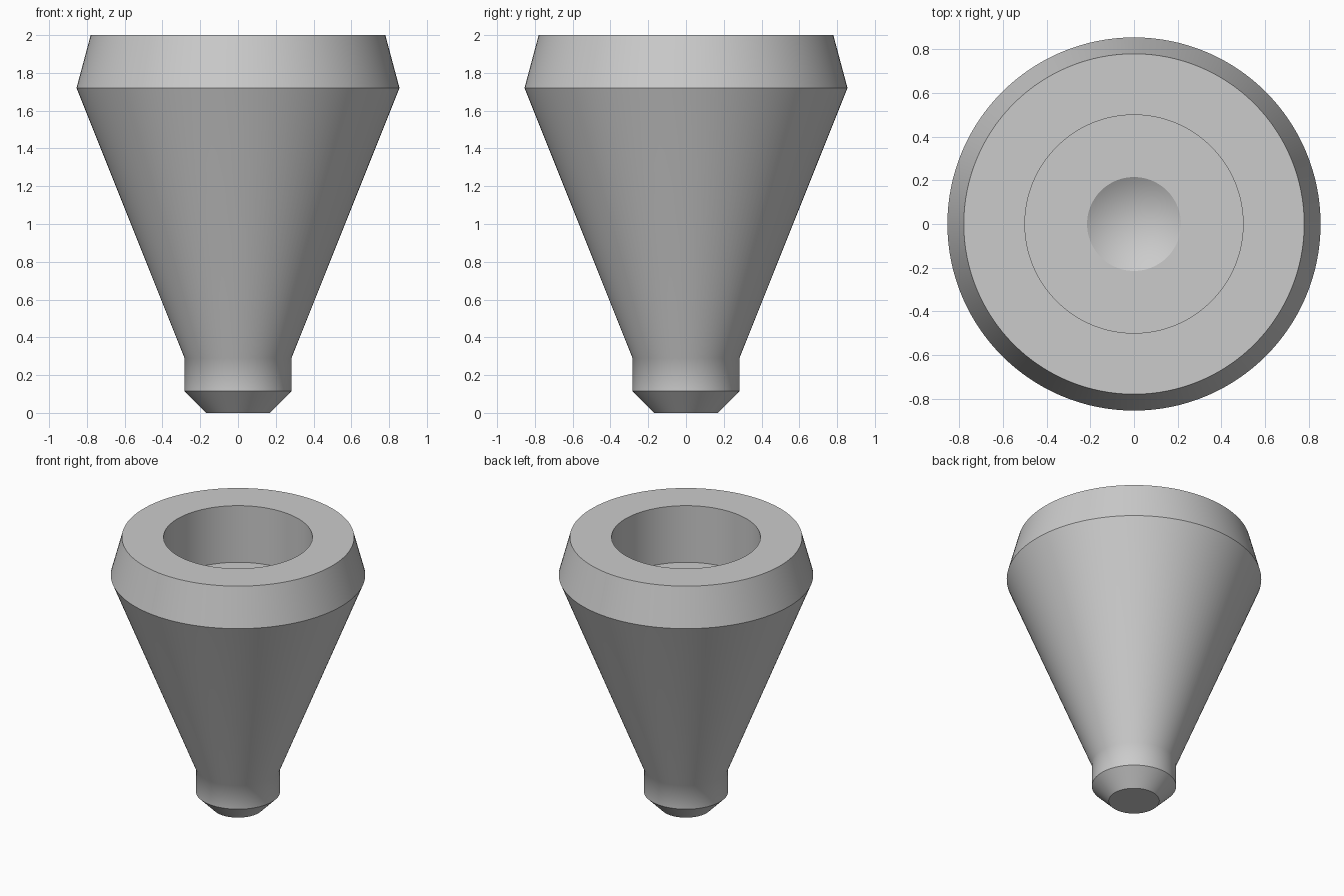
import bpy
import bmesh
import math

SEGMENTS = 128

cube = bpy.data.objects.get("Cube")
if cube:
    bpy.data.objects.remove(cube, do_unlink=True)

# Plain grey material
grey = bpy.data.materials.new("light_grey")
grey.use_nodes = True
colour = (0.6, 0.6, 0.6, 1)
grey.diffuse_color = colour
grey.node_tree.nodes["Principled BSDF"].inputs["Base Color"].default_value = colour

# Half section as (radius, height), from the foot up and down into the socket
tip_radius = 0.215
floor_z = 1.58
tip_z = floor_z - tip_radius * math.tan(math.radians(31))
profile = [
    (0.17, 0), (0.283, 0.115),          # foot chamfer
    (0.283, 0.29), (0.855, 1.72),       # neck and flared body
    (0.78, 2), (0.5, 2),                # bevelled collar and rim
    (0.5, floor_z), (tip_radius, floor_z),  # socket wall and floor
    (0, tip_z),                         # conical drill point
]


def lathe(name, points, material):
    """Revolve a half section round z and close the open foot."""
    bm = bmesh.new()
    verts = [bm.verts.new((r, 0, z)) for r, z in points]
    edges = [bm.edges.new(pair) for pair in zip(verts, verts[1:])]
    bmesh.ops.spin(bm, geom=verts + edges, cent=(0, 0, 0), axis=(0, 0, 1),
                   angle=math.tau, steps=SEGMENTS, use_merge=False)
    bmesh.ops.remove_doubles(bm, verts=bm.verts, dist=0.0005)
    bmesh.ops.holes_fill(bm, edges=[e for e in bm.edges if e.is_boundary], sides=0)
    bmesh.ops.recalc_face_normals(bm, faces=bm.faces)
    mesh = bpy.data.meshes.new(name)
    bm.to_mesh(mesh)
    bm.free()
    mesh.materials.append(material)
    obj = bpy.data.objects.new(name, mesh)
    bpy.context.collection.objects.link(obj)
    return obj


plug = lathe("tapered_plug", profile, grey)

# Smooth round surfaces, crisp rims
bpy.ops.object.select_all(action='DESELECT')
plug.select_set(True)
bpy.context.view_layer.objects.active = plug
bpy.ops.object.shade_smooth_by_angle(angle=math.radians(25))
weighted = plug.modifiers.new("weighted_normals", 'WEIGHTED_NORMAL')
weighted.mode = 'FACE_AREA'
weighted.keep_sharp = True
